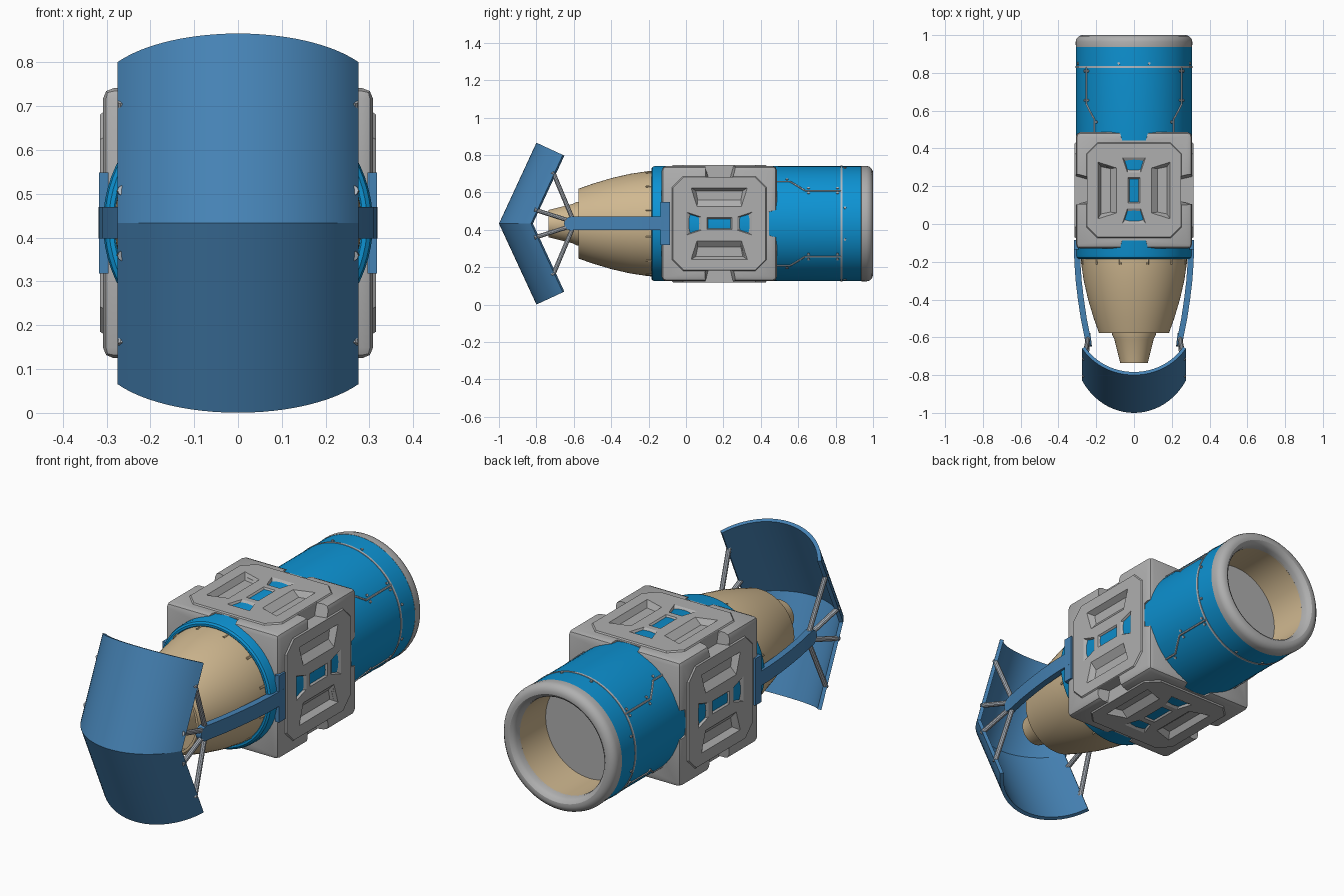
import bpy, bmesh, math
from mathutils import Vector, Matrix

if "Cube" in bpy.data.objects:
    bpy.data.objects.remove(bpy.data.objects["Cube"])

CZ = 0.433          # height of the engine axis
BY, BH = 0.178, 0.313   # housing centre in y and half size


def mat(name, r, g, b):
    m = bpy.data.materials.new(name)
    m.diffuse_color = (r, g, b, 1)
    m.use_nodes = True
    m.node_tree.nodes["Principled BSDF"].inputs["Base Color"].default_value = m.diffuse_color
    return m


BLUE = mat("bright blue", 0.004, 0.29, 0.65)
STEEL = mat("steel blue", 0.06, 0.223, 0.456)
TAN = mat("tan", 0.63, 0.48, 0.28)
GREY = mat("housing grey", 0.43, 0.43, 0.43)
LIGHT = mat("strut grey", 0.45, 0.49, 0.54)


def finish(name, bm, material):
    bmesh.ops.recalc_face_normals(bm, faces=bm.faces[:])
    me = bpy.data.meshes.new(name)
    bm.to_mesh(me)
    bm.free()
    ob = bpy.data.objects.new(name, me)
    bpy.context.collection.objects.link(ob)
    if material:
        me.materials.append(material)
    return ob


def loft(bm, rings, closed=False, caps=True):
    """Skin a list of equal-length point loops."""
    vs = [[bm.verts.new(p) for p in r] for r in rings]
    n = len(vs[0])
    for a, b in zip(vs, vs[1:] + ([vs[0]] if closed else [])):
        for i in range(n):
            bm.faces.new((a[i], a[(i + 1) % n], b[(i + 1) % n], b[i]))
    if caps and not closed:
        bm.faces.new(vs[0])
        bm.faces.new(vs[-1])


def lathe(name, prof, material, closed=False, caps=False, n=72):
    """Turn a (y, radius) profile about the engine axis."""
    bm = bmesh.new()
    loft(bm, [[(r * math.cos(2 * math.pi * i / n), y, CZ + r * math.sin(2 * math.pi * i / n))
               for i in range(n)] for y, r in prof], closed, caps)
    return finish(name, bm, material)


def rod(bm, p, q, r, n=10):
    p, q = Vector(p), Vector(q)
    rot = (q - p).to_track_quat('Z', 'Y')
    ring = [rot @ Vector((r * math.cos(2 * math.pi * i / n), r * math.sin(2 * math.pi * i / n), 0))
            for i in range(n)]
    loft(bm, [[p + v for v in ring], [q + v for v in ring]])


# ---- engine body, nozzle and intake
lathe("engine_body", [(-.15, .265), (-.175, .272), (-.185, .285), (-.185, .295), (-.178, .304),
                      (-.165, .308), (.945, .307)], BLUE)
lathe("outer_nozzle", [(-.14, .284), (-.2, .281), (-.3, .266), (-.4, .243), (-.5, .213), (-.576, .186),
                       (-.576, .174), (-.5, .195), (-.45, .205)], TAN, caps=True)
lathe("inner_nozzle", [(-.44, .125), (-.585, .116), (-.61, .104), (-.735, .073), (-.735, .062),
                       (-.65, .082)], TAN, caps=True)
lathe("intake_lip", [(.935, .300), (.937, .308), (.965, .309), (.982, .304), (.994, .292), (1, .276),
                     (.999, .262), (.99, .249), (.975, .241), (.95, .238), (.935, .25)], GREY, closed=True)
lathe("intake_liner", [(.955, .2385), (.74, .2385)], TAN)
lathe("intake_back_disc", [(.75, .24), (.74, .24)], GREY, caps=True)


# ---- thin seams and rivets on the body
lathe("ring_seam", [(.824, .300), (.825, .3095), (.836, .3095), (.837, .300)], LIGHT, closed=True)


def on_body(deg, y, r=.3075):
    a = math.radians(deg)
    return (r * math.cos(a), y, CZ + r * math.sin(a))


bm = bmesh.new()
rv = bmesh.new()
for sx in (0, 1):
    for sz in (1, -1):
        def turn(d):
            return sz * (180 - d if sx else d)
        path = [(35, .83), (35, .635), (41, .595), (47, .555), (47, .47)]
        for (a, y0), (b, y1) in zip(path, path[1:]):
            rod(bm, on_body(turn(a), y0), on_body(turn(b), y1), .005, 6)
        for d, y in ((75, .85), (16, .85), (38, .81), (38, .655), (32, .655), (50, .54), (32, .81)):
            rod(rv, on_body(turn(d), y, .30), on_body(turn(d), y, .312), .007, 6)
finish("panel_seams", bm, LIGHT)
finish("rivets", rv, LIGHT)

# small clips around the nozzle root
bm = bmesh.new()
for i in range(12):
    rod(bm, on_body(30 * i + 15, -.18, .281), on_body(30 * i + 15, -.215, .279), .006, 6)
finish("nozzle_clips", bm, TAN)


# ---- cubic housing with notched edges and recessed panels
def frustum(bm, k, low, n0, high, n1):
    """Prism on housing side k: outlines in (u, y), n is the distance outward."""
    rot = Matrix.Rotation(k * math.pi / 2, 4, 'Y')
    off = Vector((0, BY, CZ))
    loft(bm, [[off + rot @ Vector((u, y, n)) for u, y in o] for o, n in ((low, n0), (high, n1))])


def octagon(h, c):
    return [(h, h - c), (h - c, h), (c - h, h), (-h, h - c), (-h, c - h), (c - h, -h), (h - c, -h), (h, c - h)]


def trap(u0, w0, u1, w1):
    return [(u0, -w0), (u1, -w1), (u1, w1), (u0, w0)]


cut = bmesh.new()
for k in range(4):
    # edge running along the engine
    frustum(cut, k, trap(.25, .06, .36, .085), .25, trap(.25, .085, .36, .085), .34)
    # the two end edges
    for s in (1, -1):
        frustum(cut, k, [(-.06, s * .265), (-.085, s * .36), (.085, s * .36), (.06, s * .265)], .25,
                [(-.065, s * .265), (-.09, s * .36), (.09, s * .36), (.065, s * .265)], .34)
        # big slanted recess, wider outward
        frustum(cut, k, trap(s * .125, .115, s * .175, .125), .287,
                trap(s * .085, .12, s * .195, .155), .32)
        # small flared recess beside the middle
        frustum(cut, k, [(-.035, s * .12), (-.045, s * .15), (.045, s * .15), (.035, s * .12)], .300,
                [(-.035, s * .09), (-.065, s * .18), (.065, s * .18), (.035, s * .09)], .318)
    # long middle slot
    frustum(cut, k, trap(-.015, .05, .015, .05), .295, trap(-.035, .07, .035, .07), .318)
cutter = finish("housing_cutter", cut, None)
cutter.hide_render = True

bm = bmesh.new()
bmesh.ops.create_cube(bm, size=2)
for v in bm.verts:
    v.co = Vector((0, BY, CZ)) + v.co * .308
bmesh.ops.bevel(bm, geom=bm.edges[:], offset=.024, segments=2, affect='EDGES', profile=.5)
parts = [finish("housing", bm, GREY)]
for k, side in enumerate(("top", "right", "bottom", "left")):
    bm = bmesh.new()
    frustum(bm, k, octagon(.258, .06), .300, octagon(.248, .057), .3145)
    parts.append(finish("housing_panel_" + side, bm, GREY))
for ob in parts:
    mod = ob.modifiers.new("cuts", 'BOOLEAN')
    mod.operation, mod.solver, mod.object = 'DIFFERENCE', 'EXACT', cutter
    bpy.context.view_layer.objects.active = ob
    bpy.ops.object.modifier_apply(modifier=mod.name)
bpy.data.objects.remove(cutter)


# ---- curved thrust deflectors meeting at a mitre
def deflector(name, s):
    R, th, L, N = .321, .018, .477, 24
    amax = math.asin(.275 / R)
    near, far = [], []
    outline = [(R, -amax + 2 * amax * i / N) for i in range(N + 1)]
    outline += [(R - th, a) for _, a in reversed(outline)]
    for r, a in outline:
        d = R - r * math.cos(a)
        for ring, t in ((near, .463 * d), (far, L)):
            ring.append((r * math.sin(a), -1 + .907 * d + .42 * t, CZ + s * (-.42 * d + .907 * t)))
    bm = bmesh.new()
    loft(bm, [near, far], caps=False)
    # end strips between outer and inner skins
    bm.verts.ensure_lookup_table()
    n = len(outline)
    for o in (0, n):
        for i in range(N):
            bm.faces.new([bm.verts[o + j] for j in (i, i + 1, n - 2 - i, n - 1 - i)])
    finish(name, bm, STEEL)


deflector("upper_deflector", 1)
deflector("lower_deflector", -1)

# ---- side arms, brackets and struts
for sx, side in ((1, "right"), (-1, "left")):
    bm = bmesh.new()
    rings = []
    for y, x in ((-.085, .302), (-.2, .300), (-.3, .293), (-.4, .281), (-.5, .266), (-.615, .243)):
        rings.append([(sx * (x + dx), y, CZ + .001 + dz) for dx, dz in
                      ((-.016, -.036), (.016, -.036), (.016, .036), (-.016, .036))])
    loft(bm, rings)
    rod(bm, (sx * .227, -.612, CZ), (sx * .260, -.616, CZ), .036, 20)
    finish(side + "_arm", bm, STEEL)

    bm = bmesh.new()
    loft(bm, [[(sx * x, y, CZ + z) for x, y in ((.295, -.135), (.3175, -.135), (.3175, -.085), (.295, -.085))]
              for z in (-.115, .115)])
    finish(side + "_bracket", bm, STEEL)

    bm = bmesh.new()
    for sz in (1, -1):
        rod(bm, (sx * .243, -.602, CZ + sz * .015), (sx * .263, -.712, CZ + sz * .277), .012)
        rod(bm, (sx * .243, -.612, CZ + sz * .012), (sx * .263, -.81, CZ + sz * .075), .012)
    finish(side + "_struts", bm, LIGHT)

# ---- shading
bpy.ops.object.select_all(action='DESELECT')
for ob in bpy.context.scene.objects:
    if ob.type == 'MESH':
        ob.select_set(True)
        bpy.context.view_layer.objects.active = ob
bpy.ops.object.shade_smooth_by_angle(angle=math.radians(30))
